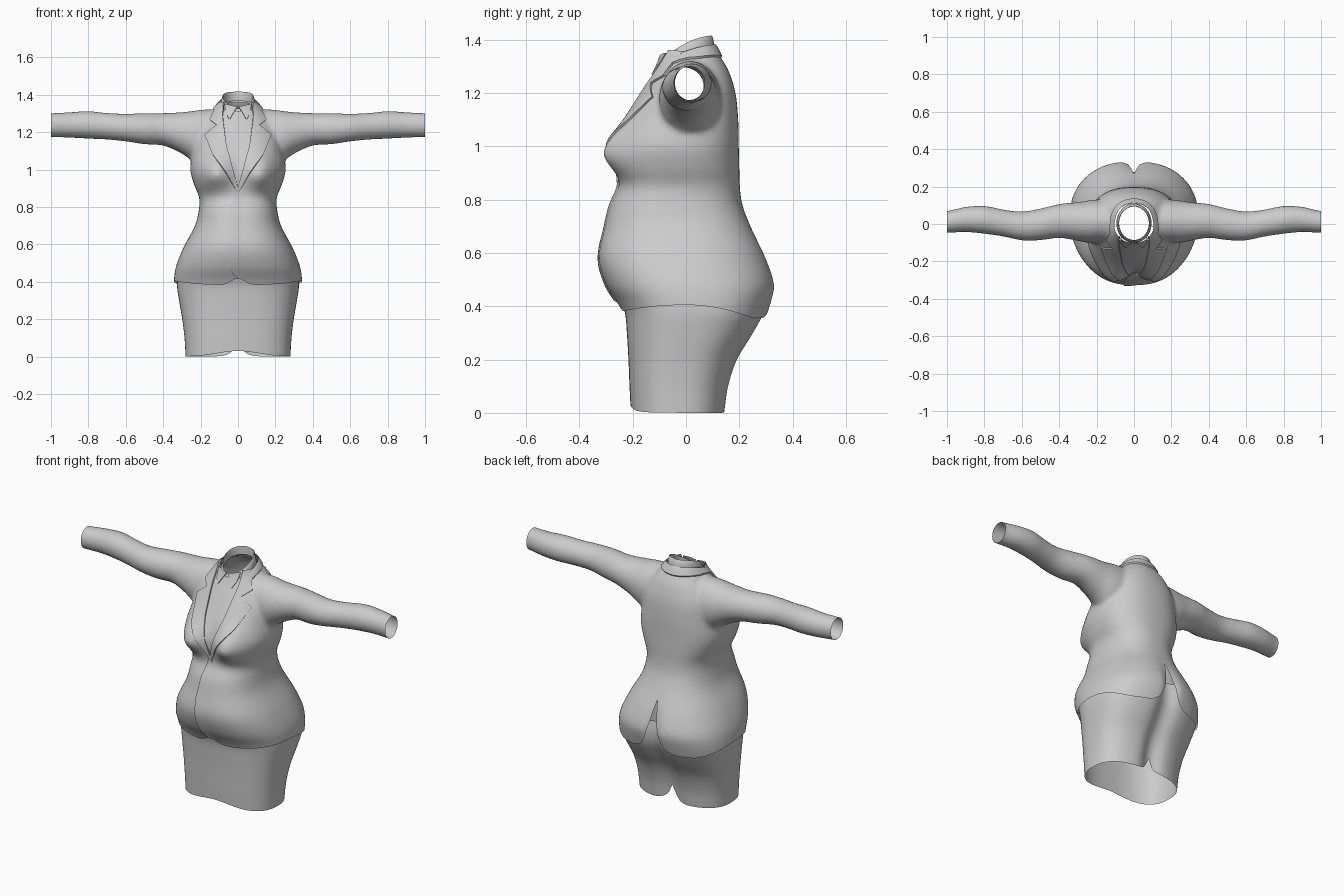
import bpy, bmesh, math
from mathutils import Vector
from mathutils.bvhtree import BVHTree

cube = bpy.data.objects.get("Cube")
if cube:
    bpy.data.objects.remove(cube)

cloth = bpy.data.materials.new("grey_cloth")
cloth.use_nodes = True
GREY = (0.6, 0.6, 0.6, 1)
cloth.diffuse_color = GREY
cloth.node_tree.nodes["Principled BSDF"].inputs["Base Color"].default_value = GREY


def curve(table, t):
    """Smooth interpolation of table rows keyed by their first value."""
    t = min(max(t, table[0][0]), table[-1][0])
    i = 0
    while i < len(table) - 2 and t > table[i + 1][0]:
        i += 1

    def slope(j, k):
        a, b = table[max(j - 1, 0)], table[min(j + 1, len(table) - 1)]
        return (b[k] - a[k]) / (b[0] - a[0])
    p, q = table[i], table[i + 1]
    h = q[0] - p[0]
    s = (t - p[0]) / h
    out = []
    for k in range(1, len(p)):
        out.append(p[k] * (1 + 2 * s) * (1 - s) ** 2 + q[k] * s * s * (3 - 2 * s)
                   + h * (slope(i, k) * s * (1 - s) ** 2 - slope(i + 1, k) * s * s * (1 - s)))
    return out


def finish(name, bm, angle=40):
    mesh = bpy.data.meshes.new(name)
    bm.to_mesh(mesh)
    bm.free()
    ob = bpy.data.objects.new(name, mesh)
    bpy.context.collection.objects.link(ob)
    mesh.materials.append(cloth)
    for o in bpy.context.selected_objects:
        o.select_set(False)
    ob.select_set(True)
    bpy.context.view_layer.objects.active = ob
    bpy.ops.object.shade_smooth_by_angle(angle=math.radians(angle))
    return ob


def loft(bm, rings, closed=True, caps=False):
    rows = [[bm.verts.new(p) for p in r] for r in rings]
    n = len(rows[0])
    for a, b in zip(rows, rows[1:]):
        for i in range(n if closed else n - 1):
            j = (i + 1) % n
            bm.faces.new((a[i], a[j], b[j], b[i]))
    if caps:
        bm.faces.new(rows[0][::-1])
        bm.faces.new(rows[-1])


def section(a, power):
    c, s = math.cos(a), math.sin(a)
    return (math.copysign(abs(c) ** (2 / power), c),
            math.copysign(abs(s) ** (2 / power), s))


def bell(v, width):
    return math.exp(-(v / width) ** 2)


def angles(n):
    return [2 * math.pi * i / n for i in range(n)]


# Jacket body: height, half width, front, back
BODY = [(0.2, 0.33, -0.2, 0.24), (0.32, 0.34, -0.22, 0.29), (0.4, 0.343, -0.25, 0.318),
        (0.48, 0.332, -0.3, 0.335), (0.58, 0.293, -0.328, 0.303), (0.7, 0.23, -0.305, 0.243),
        (0.78, 0.21, -0.285, 0.212), (0.85, 0.207, -0.252, 0.202), (0.92, 0.235, -0.25, 0.2),
        (1.0, 0.255, -0.25, 0.198), (1.1, 0.24, -0.22, 0.196), (1.2, 0.215, -0.168, 0.186),
        (1.28, 0.165, -0.12, 0.162), (1.32, 0.13, -0.1, 0.14), (1.36, 0.098, -0.09, 0.115),
        (1.42, 0.085, -0.09, 0.1)]


def body_ring(z):
    w, f, b = curve(BODY, z)
    mid, half = (f + b) / 2, (b - f) / 2
    ring = []
    for a in angles(96):
        cx, cy = section(a, 2.4)
        x, y = w * cx, mid + half * cy
        if cy < 0:    # bust
            tall = 0.075 if z < 0.97 else 0.11
            y -= 0.075 * bell(abs(x) - 0.125, 0.085) * bell(z - 0.97, tall) * min(1, -2 * cy)
        else:         # seat cleft
            y -= 0.035 * bell(x, 0.035) * bell(z - 0.45, 0.13)
        ring.append((x, y, z))
    return ring


# Sleeves: distance from centre, top, bottom, front, back
ARM = [(0.1, 1.32, 1.04, -0.1, 0.13), (0.2, 1.32, 1.03, -0.1, 0.13), (0.25, 1.312, 1.05, -0.1, 0.125),
       (0.3, 1.307, 1.085, -0.09, 0.117), (0.4, 1.302, 1.128, -0.075, 0.107),
       (0.5, 1.302, 1.135, -0.087, 0.083), (0.6, 1.298, 1.15, -0.088, 0.067),
       (0.7, 1.303, 1.16, -0.067, 0.078), (0.8, 1.312, 1.165, -0.053, 0.097),
       (0.9, 1.307, 1.17, -0.043, 0.092), (1.0, 1.302, 1.173, -0.048, 0.07),
       (1.06, 1.302, 1.173, -0.048, 0.07)]


def arm_ring(x, side):
    t, b, f, k = curve(ARM, x)
    return [(side * x, (f + k) / 2 + (k - f) / 2 * math.cos(a) * side,
             (t + b) / 2 + (t - b) / 2 * math.sin(a)) for a in angles(40)]


bm = bmesh.new()
loft(bm, [body_ring(0.2 + 1.22 * i / 90) for i in range(91)], caps=True)
for side in (1, -1):
    loft(bm, [arm_ring(0.1 + 0.96 * i / 60, side) for i in range(61)], caps=True)
bmesh.ops.recalc_face_normals(bm, faces=bm.faces)
jacket = finish("jacket", bm)
mod = jacket.modifiers.new("merge", "REMESH")
mod.mode, mod.voxel_size = "VOXEL", 0.011
mod = jacket.modifiers.new("soften", "SMOOTH")
mod.factor, mod.iterations = 0.5, 10
for m in list(jacket.modifiers):
    bpy.ops.object.modifier_apply(modifier=m.name)

bm = bmesh.new()
bm.from_mesh(jacket.data)
tree = BVHTree.FromBMesh(bm)


# Hem with a rounded front opening and a tall back vent
def hem(x, y):
    if y < 0:
        return 0.405 - 0.025 * (y / 0.25) ** 2 + 0.04 * bell(x, 0.05)
    return 0.405 - 0.05 * min(1, y / 0.25) ** 2 + 0.29 * math.exp(-(abs(x) / 0.04) ** 1.2)


def outside(f):
    c = f.calc_center_median()
    return c.z < hem(c.x, c.y)


bmesh.ops.delete(bm, geom=[f for f in bm.faces if outside(f)], context="FACES")
for v in [v for v in bm.verts if v.is_boundary]:
    for step in range(4):
        x, y, z = v.co
        g = z - hem(x, y)
        dx = -(hem(x + 0.001, y) - hem(x - 0.001, y)) / 0.002
        k = g / (1 + dx * dx)
        v.co.x -= k * dx
        v.co.z -= k
    v.co = tree.find_nearest(v.co)[0]

# Open the cuffs and the neck
for co, no in (((1, 0, 0), (1, 0, 0)), ((-1, 0, 0), (-1, 0, 0)),
               ((0, 0, 1.345), (0, -0.3, 1))):
    bmesh.ops.bisect_plane(bm, geom=bm.verts[:] + bm.edges[:] + bm.faces[:],
                           plane_co=co, plane_no=no, clear_outer=True)
bm.to_mesh(jacket.data)
bm.free()
bpy.ops.object.shade_smooth_by_angle(angle=math.radians(60))


def drape(x, z, off):
    hit, normal = tree.ray_cast(Vector((x, -1, z)), Vector((0, 1, 0)))[:2]
    if hit is None:
        hit, normal = tree.find_nearest(Vector((x, -0.07, z)))[:2]
    return hit + normal * off


def panel(name, rows, side=1, lift=(0.008, 0.008), cols=10, steps=8):
    """Thin cloth laid on the front; rows pair an inner and an outer point."""
    rings = []
    for p, q in zip(rows, rows[1:]):
        for s in range(steps + (q is rows[-1])):
            a, b, c, d = [u + (v - u) * s / steps for u, v in zip(p, q)]
            ring = [drape(side * a, b, -0.004)]
            for i in range(cols + 1):
                t = i / cols
                ring.append(drape(side * (a + (c - a) * t), b + (d - b) * t,
                                  lift[0] + (lift[1] - lift[0]) * t))
            ring.append(drape(side * c, d, -0.004))
            rings.append(ring)
    bm = bmesh.new()
    loft(bm, rings, closed=False)
    bmesh.ops.recalc_face_normals(bm, faces=bm.faces)
    finish(name, bm, 35)


# Lapels and shirt collar points
LAPEL = [(0.075, 1.36, 0.1, 1.355), (0.08, 1.29, 0.15, 1.265), (0.078, 1.26, 0.112, 1.235),
         (0.075, 1.235, 0.175, 1.185), (0.06, 1.12, 0.135, 1.08), (0.03, 1.0, 0.065, 0.98),
         (-0.012, 0.87, -0.004, 0.865)]
LEAF = [(0.004, 1.335, 0.07, 1.35), (0.02, 1.31, 0.064, 1.3), (0.042, 1.27, 0.048, 1.268)]
for side, label in ((1, "left"), (-1, "right")):
    panel(label + "_lapel", LAPEL, side)
    panel(label + "_shirt_collar_point", LEAF, side, (0.006, 0.006))

# Overlapping front edge
panel("front_overlap", [(-0.015, 0.88, 0.05, 0.88), (-0.04, 0.78, 0.05, 0.78),
                        (-0.055, 0.66, 0.05, 0.66), (-0.05, 0.52, 0.05, 0.52),
                        (-0.03, 0.45, 0.05, 0.45), (0.0, 0.425, 0.05, 0.41)],
      lift=(0.007, -0.003))


# Shirt collar stand, rising to the back
def neck_point(a, scale, drop):
    x, y = 0.081 * math.cos(a), 0.091 * math.sin(a)
    z = 1.39 + 0.49 * y - 2.2 * y * y
    return Vector((x * scale, 0.004 + y * scale, z - drop))


bm = bmesh.new()
loft(bm, [[neck_point(a, s, d) for a in angles(64)] for s, d in
          ((0.99, 0.05), (0.98, 0.01), (1.0, 0), (1.05, 0.004), (1.12, 0.03), (1.16, 0.06))])
finish("shirt_collar", bm)

# Jacket collar around the back of the neck
arc = [math.radians(-25 + 230 * i / 48) for i in range(49)]
rings = []
for s, d, off in ((1.16, 0.035, 0.004), (1.2, 0.05, 0.009), (1.3, 0.065, 0.009),
                  (1.4, 0.08, 0.008), (1.42, 0.085, -0.003)):
    ring = []
    for a in arc:
        hit, normal = tree.find_nearest(neck_point(a, s, d))[:2]
        ring.append(hit + normal * off)
    rings.append(ring)
bm = bmesh.new()
loft(bm, rings, closed=False)
finish("jacket_collar", bm)

# Skirt: height, half width, front, back
SKIRT = [(0, 0.28, -0.207, 0.15), (0.1, 0.286, -0.212, 0.165), (0.2, 0.298, -0.216, 0.198),
         (0.3, 0.315, -0.222, 0.258), (0.38, 0.326, -0.23, 0.3), (0.45, 0.32, -0.255, 0.312),
         (0.52, 0.305, -0.28, 0.305)]
rings = []
for i in range(33):
    ring = []
    for a in angles(160):
        cx, cy = section(a, 2.6)
        low = 0.03 * bell(cx, 0.55) if cy < 0 else 0.09 * math.exp(-abs(cx) / 0.1)
        z = low + (0.52 - low) * i / 32
        w, f, b = curve(SKIRT, z)
        x, y = w * cx, (f + b) / 2 + (b - f) / 2 * cy
        if cy > 0:
            y -= 0.035 * bell(x, 0.06)
        ring.append((x, y, z))
    rings.append(ring)
bm = bmesh.new()
loft(bm, rings)
finish("skirt", bm, 60)
